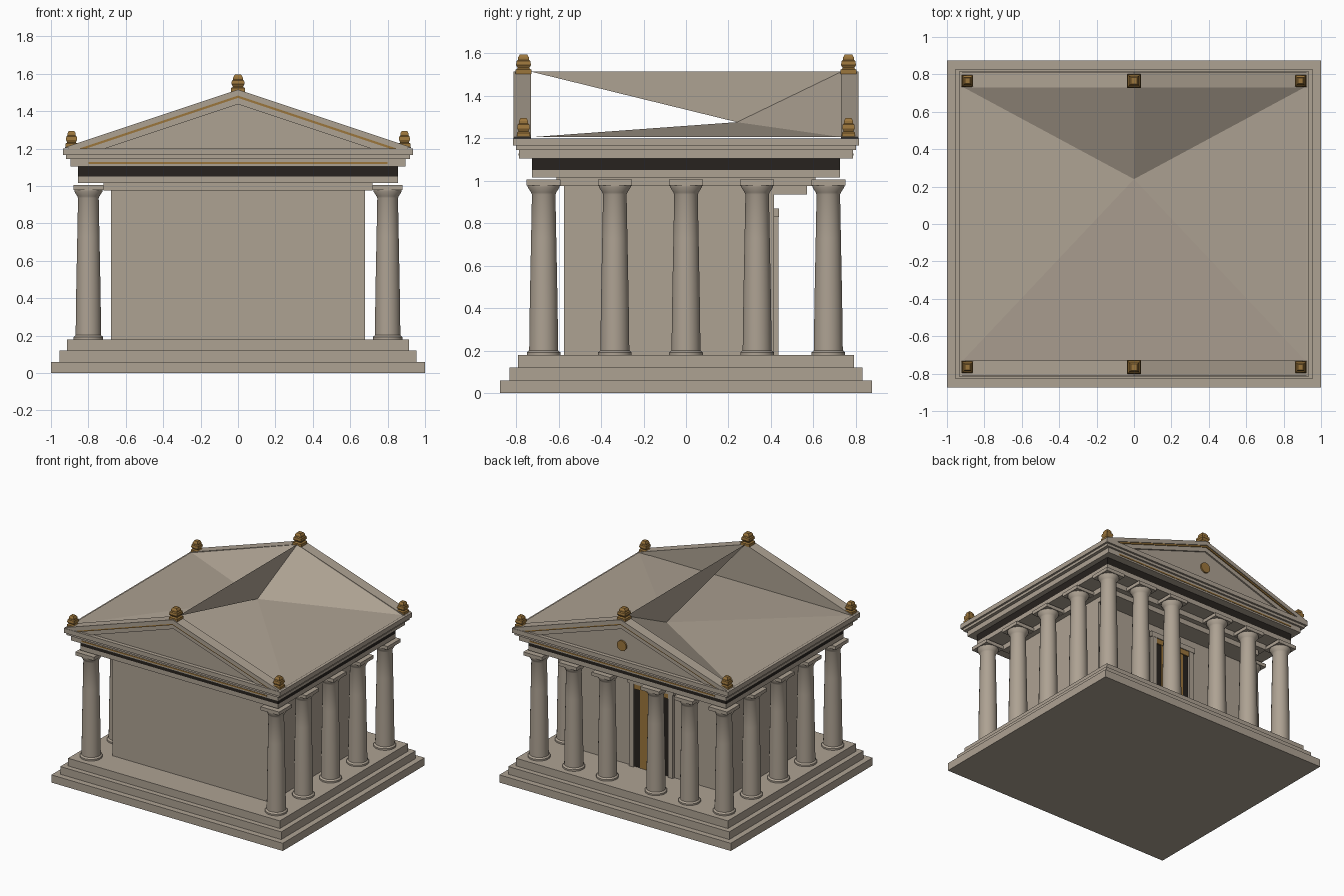
import bpy, bmesh, math
from mathutils import Matrix

if "Cube" in bpy.data.objects:
    bpy.data.objects.remove(bpy.data.objects["Cube"])


def material(name, r, g, b):
    m = bpy.data.materials.new(name)
    m.diffuse_color = (r, g, b, 1)
    m.use_nodes = True
    m.node_tree.nodes["Principled BSDF"].inputs["Base Color"].default_value = m.diffuse_color
    return m


STONE = material("warm stone", 0.42, 0.36, 0.29)
GOLD = material("dull gold", 0.33, 0.18, 0.045)
DARK = material("dark bronze", 0.02, 0.016, 0.013)


def finish(name, bm, mat, smooth=False, recalc=True):
    if recalc:
        bmesh.ops.recalc_face_normals(bm, faces=bm.faces)
    me = bpy.data.meshes.new(name)
    bm.to_mesh(me)
    bm.free()
    me.materials.append(mat)
    ob = bpy.data.objects.new(name, me)
    bpy.context.collection.objects.link(ob)
    if smooth:
        bpy.ops.object.select_all(action='DESELECT')
        ob.select_set(True)
        bpy.context.view_layer.objects.active = ob
        bpy.ops.object.shade_smooth_by_angle(angle=math.radians(35))
    return ob


def box(name, x0, x1, y0, y1, z0, z1, mat=STONE):
    bm = bmesh.new()
    bmesh.ops.create_cube(bm, size=1)
    for v in bm.verts:
        v.co.x = x1 if v.co.x > 0 else x0
        v.co.y = y1 if v.co.y > 0 else y0
        v.co.z = z1 if v.co.z > 0 else z0
    return finish(name, bm, mat)


def slab(name, hx, hy, z0, z1, mat=STONE):
    return box(name, -hx, hx, -hy, hy, z0, z1, mat)


def prism(name, pts, y0, y1, mat=STONE):
    """Extrude an x-z outline along y."""
    bm = bmesh.new()
    f = bm.faces.new([bm.verts.new((x, y0, z)) for x, z in pts])
    r = bmesh.ops.extrude_face_region(bm, geom=[f])
    for v in r["geom"]:
        if isinstance(v, bmesh.types.BMVert):
            v.co.y = y1
    return finish(name, bm, mat)


def lathe(name, prof, x, y, z, sides, mat, square=None):
    """Turned part with closed ends, optional square block."""
    bm = bmesh.new()
    rings = []
    for r, h in prof:
        rings.append([bm.verts.new((x + r * math.cos(2 * math.pi * (i + .5) / sides),
                                    y + r * math.sin(2 * math.pi * (i + .5) / sides), z + h))
                      for i in range(sides)])
    for a, b in zip(rings, rings[1:]):
        for i in range(sides):
            j = (i + 1) % sides
            bm.faces.new((a[i], a[j], b[j], b[i]))
    bm.faces.new(rings[0])
    bm.faces.new(rings[-1])
    if square:
        half, z0, z1 = square
        bmesh.ops.create_cube(bm, size=1, matrix=Matrix.Translation((x, y, (z0 + z1) / 2))
                              @ Matrix.Diagonal((2 * half, 2 * half, z1 - z0, 1)))
    return finish(name, bm, mat, sides > 8)


# stepped base
slab("base_step_lower", 1.0, 0.875, 0, 0.06)
slab("base_step_middle", 0.955, 0.83, 0.06, 0.12)
slab("base_step_upper", 0.915, 0.79, 0.12, 0.18)

# inner chamber, wall cap and ceiling
box("chamber", -0.68, 0.68, -0.575, 0.415, 0.18, 0.95)
box("wall_cap", -0.68, 0.68, -0.575, 0.57, 0.935, 0.98)
slab("ceiling", 0.72, 0.61, 0.975, 1.02)

# door in the back wall
for s in (-1, 1):
    box("door_jamb", s * 0.15, s * 0.19, 0.41, 0.435, 0.18, 0.85)
    box("door_dark_strip", s * 0.1, s * 0.15, 0.41, 0.42, 0.18, 0.79, DARK)
box("door_lintel", -0.2, 0.2, 0.41, 0.437, 0.83, 0.87)
box("door_gold_lintel", -0.15, 0.15, 0.41, 0.43, 0.79, 0.83, GOLD)
box("door_panel", -0.1, 0.1, 0.41, 0.424, 0.18, 0.79, GOLD)

# columns: five per side, six on the back, open front
SHAFT = [(0.08, 0), (0.08, 0.012), (0.069, 0.022), (0.066, 0.25), (0.06, 0.55),
         (0.056, 0.755), (0.06, 0.765), (0.076, 0.79), (0.076, 0.80)]
spots = [(s * 0.8, y) for s in (-1, 1) for y in (-0.67, -0.335, 0, 0.335, 0.67)]
spots += [(s * x, 0.67) for s in (-1, 1) for x in (0.21, 0.5)]
for x, y in spots:
    lathe("column", SHAFT, x, y, 0.18, 20, STONE, (0.08, 0.978, 1.005))

# entablature
slab("architrave", 0.855, 0.725, 1.015, 1.05)
slab("frieze", 0.855, 0.725, 1.05, 1.11, DARK)
slab("cornice_lower", 0.895, 0.785, 1.105, 1.145)
slab("cornice_middle", 0.92, 0.80, 1.145, 1.165)
slab("cornice_upper", 0.935, 0.815, 1.165, 1.2)
for s in (-1, 1):
    box("cornice_gold_line", -0.8, 0.8, s * 0.78, s * 0.788, 1.118, 1.128, GOLD)

# sagging roof: panels fall to one low point under a thin upright ridge sheet
bm = bmesh.new()
low = bm.verts.new((0, 0.24, 1.276))
ridge_f, ridge_b = [bm.verts.new((0, y, 1.515)) for y in (-0.735, 0.735)]
fl, fr, bl, br = [bm.verts.new((x, y, 1.205)) for y in (-0.735, 0.735) for x in (-0.92, 0.92)]
for a, b in ((fl, fr), (fr, br), (br, ridge_b), (ridge_b, bl), (bl, fl)):
    bm.faces.new((a, b, low))
bm.faces.new((ridge_f, ridge_b, low))
finish("sagging_roof", bm, STONE, recalc=False)


def chevron(a, b):
    """Sloped band: a and b are depths below the roof surface."""
    lim = lambda d: 0.93 - max(0, d - 0.01) * 3
    return [(-lim(a), max(1.195, 1.205 - a)), (0, 1.515 - a), (lim(a), max(1.195, 1.205 - a)),
            (lim(b), 1.195), (0, 1.515 - b), (-lim(b), 1.195)]


# gables with layered sloping cornices
for s in (-1, 1):
    prism("gable_wall", [(-0.9, 1.195), (0.9, 1.195), (0, 1.5)], s * 0.735, s * 0.785)
    prism("raking_cornice_outer", chevron(0, 0.032), s * 0.73, s * 0.812)
    prism("raking_gold_band", chevron(0.032, 0.044), s * 0.74, s * 0.805, GOLD)
    prism("raking_cornice_inner", chevron(0.044, 0.078), s * 0.74, s * 0.797)

# round boss on the back gable
boss = bmesh.new()
bmesh.ops.create_cone(boss, cap_ends=True, segments=20, radius1=0.04, radius2=0.04, depth=0.02,
                      matrix=Matrix.Translation((0, 0.787, 1.305)) @ Matrix.Rotation(math.pi / 2, 4, 'X'))
finish("gable_boss", boss, GOLD)

# square gold roof ornaments on the gable tips and corners
FINIAL = [(0.052, 0), (0.052, 0.02), (0.038, 0.027), (0.05, 0.042), (0.046, 0.06),
          (0.036, 0.066), (0.036, 0.078), (0.024, 0.092)]
for s in (-1, 1):
    lathe("gable_tip_ornament", FINIAL, 0, s * 0.765, 1.503, 4, GOLD)
    for t in (-1, 1):
        lathe("corner_ornament", [(r * 0.85, h * 0.95) for r, h in FINIAL],
              t * 0.89, s * 0.765, 1.207, 4, GOLD)
